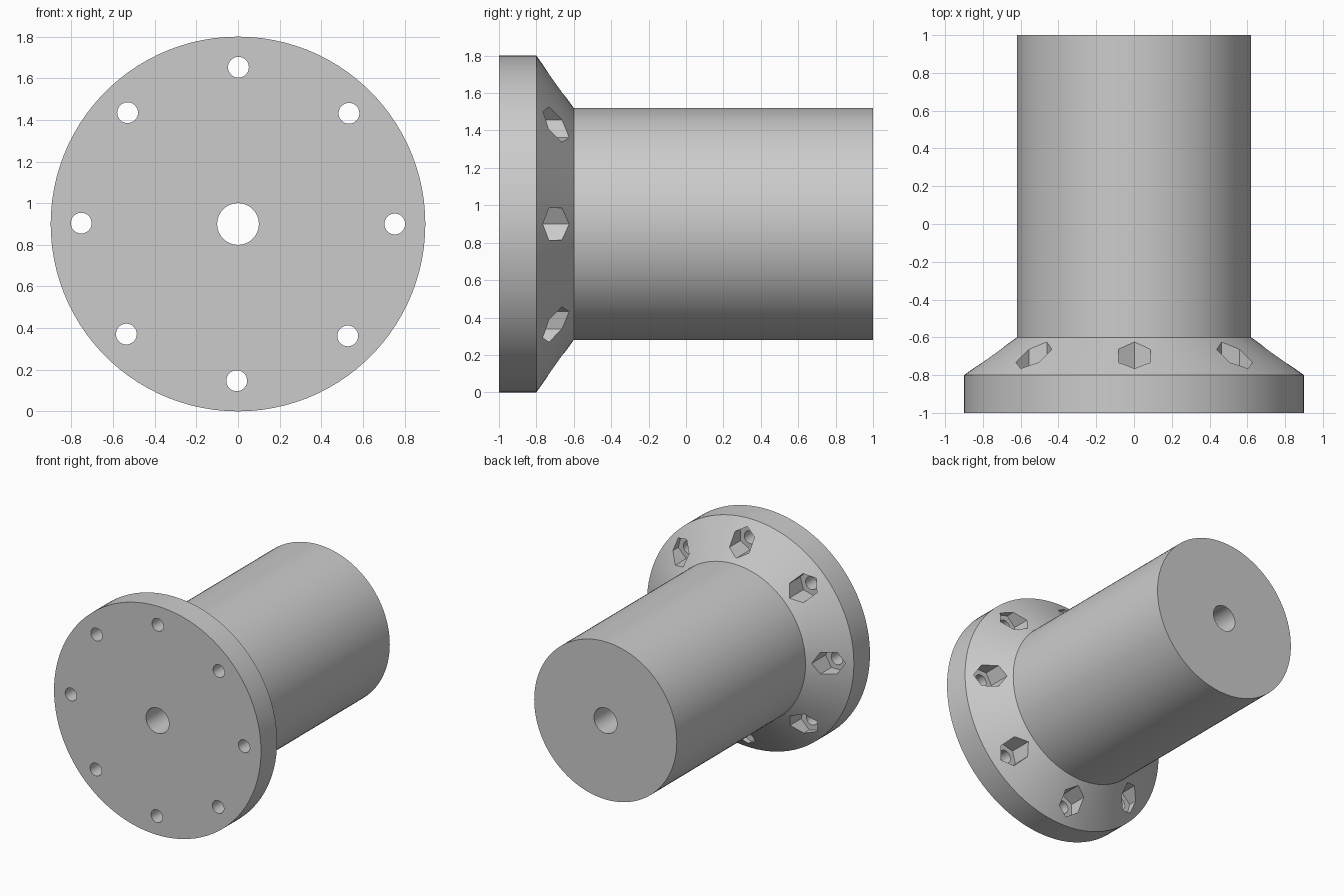
import bpy
import bmesh
import math
from mathutils import Matrix, Vector

cube = bpy.data.objects.get("Cube")
if cube:
    bpy.data.objects.remove(cube, do_unlink=True)

AXIS_Z = 0.9          # height of the shaft axis
BOLT_COUNT = 8
BOLT_STEP = 0.784     # angle between bolts, radians
BOLT_CIRCLE = 0.753

grey = bpy.data.materials.new("plain grey")
grey.use_nodes = True
colour = (0.6, 0.6, 0.6, 1)
grey.diffuse_color = colour
grey.node_tree.nodes["Principled BSDF"].inputs["Base Color"].default_value = colour


def make_object(name, bm):
    bmesh.ops.recalc_face_normals(bm, faces=bm.faces)
    mesh = bpy.data.meshes.new(name)
    bm.to_mesh(mesh)
    bm.free()
    obj = bpy.data.objects.new(name, mesh)
    obj.data.materials.append(grey)
    bpy.context.collection.objects.link(obj)
    return obj


def lathe(name, profile, steps):
    """Spin a closed (radius, y) profile around the shaft axis."""
    bm = bmesh.new()
    verts = [bm.verts.new((r, y, AXIS_Z)) for r, y in profile]
    edges = [bm.edges.new((v, verts[i - 1])) for i, v in enumerate(verts)]
    bmesh.ops.spin(bm, geom=verts + edges, cent=(0, 0, AXIS_Z), axis=(0, 1, 0),
                   angle=math.tau, steps=steps, use_merge=True)
    bmesh.ops.remove_doubles(bm, verts=bm.verts, dist=1e-5)
    return make_object(name, bm)


def bolt_ring(name, radius, sides, y0, y1):
    """Ring of prisms along y, each with a corner pointing outward."""
    bm = bmesh.new()
    for i in range(BOLT_COUNT):
        turn = Matrix.Rotation(-BOLT_STEP * i, 4, 'Y')
        centre = turn @ Vector((BOLT_CIRCLE, (y0 + y1) / 2, 0))
        place = Matrix.Translation(centre + Vector((0, 0, AXIS_Z)))
        lay_down = Matrix.Rotation(math.pi / 2, 4, 'X')
        corner = Matrix.Rotation(math.pi / 2, 4, 'Z')
        bmesh.ops.create_cone(bm, cap_ends=True, segments=sides, radius1=radius,
                              radius2=radius, depth=y1 - y0,
                              matrix=place @ turn @ lay_down @ corner)
    obj = make_object(name, bm)
    obj.hide_render = True
    return obj


# Shaft with flange, tapered shoulder and through bore
shaft = lathe("flanged_shaft", [(0.1, -1), (0.9, -1), (0.9, -0.8),
                                (0.62, -0.6), (0.62, 1), (0.1, 1)], 100)

# Hexagonal nut pockets in the shoulder, then bolt holes through the flange
cutters = [bolt_ring("nut_pocket_cutter", 0.098, 6, -0.8, -0.4),
           bolt_ring("bolt_hole_cutter", 0.05, 32, -1.1, -0.7)]
bpy.ops.object.select_all(action='DESELECT')
bpy.context.view_layer.objects.active = shaft
shaft.select_set(True)
for cutter in cutters:
    cut = shaft.modifiers.new(cutter.name, 'BOOLEAN')
    cut.operation = 'DIFFERENCE'
    cut.solver = 'EXACT'
    cut.object = cutter
    bpy.ops.object.modifier_apply(modifier=cut.name)
    bpy.data.objects.remove(cutter, do_unlink=True)

bpy.ops.object.shade_smooth_by_angle(angle=math.radians(25))
